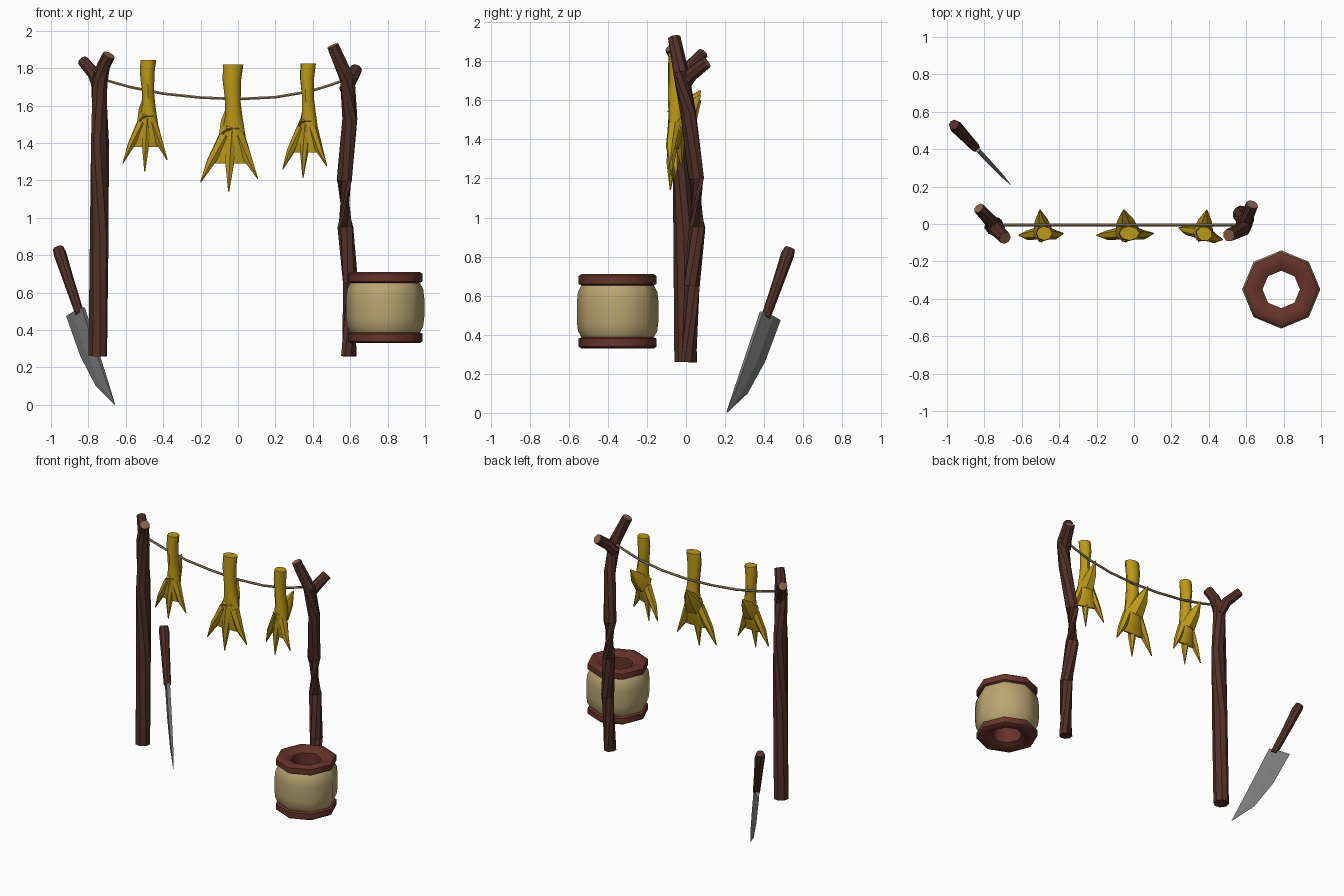
import bpy, bmesh, math
from mathutils import Vector, Matrix

cube = bpy.data.objects.get("Cube")
if cube:
    bpy.data.objects.remove(cube)


def material(name, rgb):
    m = bpy.data.materials.new(name)
    m.use_nodes = True
    m.diffuse_color = (*rgb, 1)
    m.node_tree.nodes["Principled BSDF"].inputs["Base Color"].default_value = (*rgb, 1)
    return m


BARK = material("dark bark", (0.085, 0.030, 0.021))
CUT = material("cut wood", (0.25, 0.11, 0.07))
RED = material("reddish wood", (0.135, 0.034, 0.023))
HIDE = material("pale hide", (0.49, 0.38, 0.17))
YELLOW = material("yellow skin", (0.50, 0.32, 0.008))
STEEL = material("steel", (0.19, 0.19, 0.19))
ROPE = material("rope fibre", (0.36, 0.27, 0.15))


def loft(bm, rings, caps=True, loop=False):
    """Skin a list of rings; return the two end caps."""
    vs = [[bm.verts.new(p) for p in r] for r in rings]
    n = len(vs[0])
    pairs = list(zip(vs, vs[1:]))
    if loop:
        pairs.append((vs[-1], vs[0]))
    for a, b in pairs:
        for i in range(n):
            j = (i + 1) % n
            bm.faces.new((a[i], a[j], b[j], b[i]))
    if caps:
        return bm.faces.new(vs[0][::-1]), bm.faces.new(vs[-1])


def oval(c, rx, ry, n=8, turn=0.0):
    return [Vector(c) + Vector((rx * math.cos(t), ry * math.sin(t), 0))
            for t in (turn + math.tau * i / n for i in range(n))]


def tube(bm, path, radii, n=8):
    """Round limb along a path, with one radius for each point."""
    pts = [Vector(p) for p in path]
    rings = []
    for i, p in enumerate(pts):
        d = pts[min(i + 1, len(pts) - 1)] - pts[max(i - 1, 0)]
        q = d.to_track_quat('Z', 'Y')
        rings.append([p + q @ v for v in oval((0, 0, 0), radii[i], radii[i], n)])
    return loft(bm, rings)


def finish(name, bm, mats, angle=40):
    bmesh.ops.recalc_face_normals(bm, faces=bm.faces)
    me = bpy.data.meshes.new(name)
    bm.to_mesh(me)
    bm.free()
    for m in mats:
        me.materials.append(m)
    ob = bpy.data.objects.new(name, me)
    bpy.context.collection.objects.link(ob)
    if angle:
        bpy.ops.object.select_all(action='DESELECT')
        ob.select_set(True)
        bpy.context.view_layer.objects.active = ob
        bpy.ops.object.shade_smooth_by_angle(angle=math.radians(angle))
    return ob


# Forked posts: trunk runs on into one branch, the other is a stub
def post(name, trunk, trunk_r, stub, stub_r):
    bm = bmesh.new()
    for path, radii in ((trunk, trunk_r), (stub, stub_r)):
        tube(bm, path, radii)[1].material_index = 1
    finish(name, bm, [BARK, CUT])


post("right_post",
     [(-.75, -.01, .26), (-.742, -.015, .9), (-.738, -.02, 1.4),
      (-.742, -.02, 1.72), (-.72, -.045, 1.81), (-.69, -.075, 1.87)],
     [.051, .05, .048, .044, .036, .034],
     [(-.735, -.01, 1.68), (-.77, .02, 1.77), (-.83, .085, 1.84)], [.035, .035, .03])
post("left_post",
     [(.593, .015, .26), (.602, .03, .65), (.574, .057, .95), (.568, .052, 1.2),
      (.598, .012, 1.53), (.585, -.025, 1.74), (.507, -.06, 1.92)],
     [.043, .043, .043, .042, .041, .04, .034],
     [(.575, -.01, 1.68), (.6, .03, 1.735), (.632, .105, 1.795)], [.036, .036, .033])

# Sagging rope
bm = bmesh.new()
sag = [(-.72, 1.74), (-.58, 1.70), (-.4, 1.664), (-.2, 1.643), (0, 1.635),
       (.2, 1.645), (.38, 1.675), (.5, 1.712), (.59, 1.745)]
tube(bm, [(x, -.005, z) for x, z in sag], [.008] * len(sag), 6)
finish("rope", bm, [ROPE])


# Hanging clawed feet: shank and palm, three front toes and a back toe
def foot(name, x, top, sx, sz, turn):
    bm = bmesh.new()
    shank = [(.02, -.05, 0, .054, .038), (.012, -.05, -.08, .05, .042),
             (.018, -.05, -.2, .041, .042), (.022, -.045, -.28, .047, .045),
             (.02, -.045, -.38, .065, .042), (.012, -.055, -.47, .086, .024),
             (.008, -.06, -.53, .085, .008)]
    loft(bm, [oval((a, b, c), rx, ry) for a, b, c, rx, ry in shank])
    toes = [((-.025, -.05, -.38), (-.1, -.06, -.52), (-.155, -.06, -.63)),
            ((.01, -.055, -.36), (.0, -.075, -.54), (-.005, -.08, -.68)),
            ((.05, -.05, -.38), (.1, -.058, -.51), (.15, -.05, -.61))]
    for t in toes:
        tube(bm, t, [.034, .025, .003], 6)
    tube(bm, [(.01, -.045, -.38), (-.002, .02, -.3), (-.01, .075, -.22)],
         [.068, .045, .004], 6)
    bm.transform(Matrix.Translation((x, 0, top)) @ Matrix.Rotation(turn, 4, 'Z')
                 @ Matrix.Diagonal((sx, 1, sz, 1)))
    finish(name, bm, [YELLOW], 50)


foot("right_hanging_foot", -.495, 1.845, .78, .88, 0)
foot("middle_hanging_foot", -.045, 1.82, 1, 1, 0)
foot("left_hanging_foot", .375, 1.825, .8, .9, -.3)

# Drum: bulging hide body with wooden rims joined by an inner sleeve
HUB = Vector((.787, -.35, .52))


def lathe(name, profile, mat, loop):
    bm = bmesh.new()
    loft(bm, [oval(HUB + Vector((0, 0, z)), r, r) for r, z in profile], False, loop)
    finish(name, bm, [mat], 50)


half_rim = [(.178, .13), (.2, .14), (.2, .18), (.185, .19), (.14, .188), (.1, .165)]
lathe("drum_rims", half_rim + [(r, -z) for r, z in reversed(half_rim)], RED, True)
half_body = [(.186, .132), (.203, .1), (.209, .05)]
lathe("drum_body", half_body + [(r, -z) for r, z in reversed(half_body)], HIDE, False)

# Knife, standing on its tip in a diagonal upright plane
SIDE = Vector((.72, .69, 0))


def knife_point(a, z, off=0.0):
    return Vector((-.657 - a, .207 + a * 1.06, z)) + SIDE * off


bm = bmesh.new()
tube(bm, [knife_point(.19, .49), knife_point(.25, .67), knife_point(.295, .81),
          knife_point(.306, .84)], [.024, .029, .034, .028])
finish("knife_handle", bm, [BARK])

bm = bmesh.new()
sections = [((.17, .52), (.262, .475)), ((.1, .3), (.186, .26)),
            ((.042, .125), (.103, .1)), ((0, .002), (.003, 0))]
rings = []
for i, (spine, edge) in enumerate(sections):
    s, e = Vector(spine), Vector(edge)
    m = s.lerp(e, .55)
    w = .012 * (1, .9, .6, .05)[i]
    rings.append([knife_point(*s, w), knife_point(*m, w), knife_point(*e),
                  knife_point(*m, -w), knife_point(*s, -w)])
loft(bm, rings)
finish("knife_blade", bm, [STEEL], 0)
